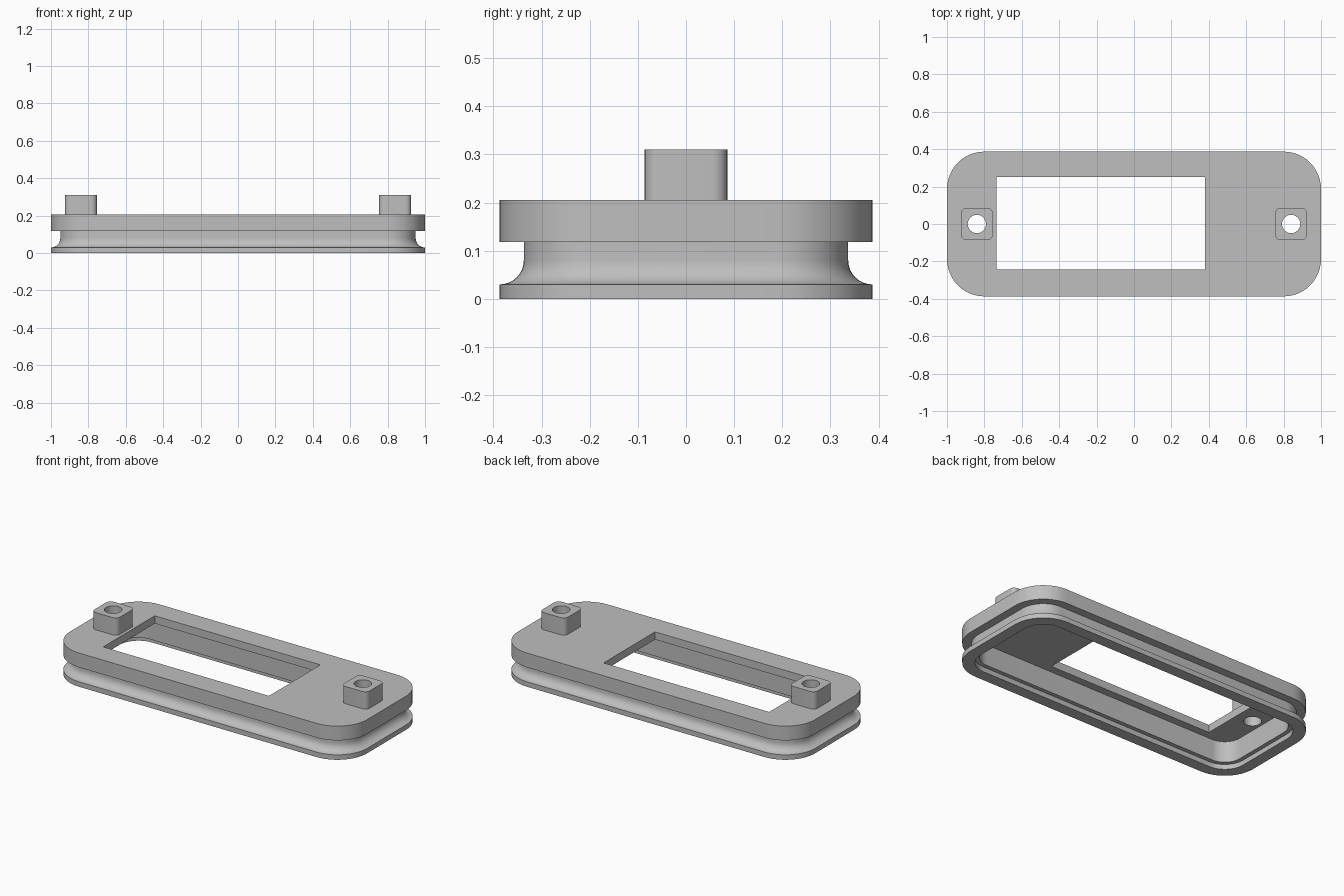
import bpy
import bmesh
from math import sin, cos, pi, radians

if "Cube" in bpy.data.objects:
    bpy.data.objects.remove(bpy.data.objects["Cube"])

grey = bpy.data.materials.new("plain grey")
grey.use_nodes = True
GREY = (0.52, 0.52, 0.52, 1)
grey.diffuse_color = GREY
grey.node_tree.nodes["Principled BSDF"].inputs["Base Color"].default_value = GREY

HALF_X, HALF_Y, CORNER = 1.0, 0.387, 0.2
TOP = 0.205
POST_X = 0.84


def rounded_rect(hx, hy, r, steps=12):
    """Counter-clockwise outline of a rectangle with round corners."""
    points = []
    for quarter, (sx, sy) in enumerate([(1, 1), (-1, 1), (-1, -1), (1, -1)]):
        for i in range(steps + 1):
            a = (quarter + i / steps) * pi / 2
            points.append((sx * (hx - r) + r * cos(a), sy * (hy - r) + r * sin(a)))
    return points


def loft(name, rings, x=0):
    """Skin a stack of (outline, height) rings and cap both ends."""
    bm = bmesh.new()
    loops = [[bm.verts.new((px + x, py, z)) for px, py in pts] for pts, z in rings]
    for low, high in zip(loops, loops[1:]):
        n = len(low)
        for i in range(n):
            j = (i + 1) % n
            bm.faces.new((low[i], low[j], high[j], high[i]))
    bm.faces.new(loops[0][::-1])
    bm.faces.new(loops[-1])
    bmesh.ops.recalc_face_normals(bm, faces=bm.faces)
    mesh = bpy.data.meshes.new(name)
    bm.to_mesh(mesh)
    bm.free()
    mesh.materials.append(grey)
    obj = bpy.data.objects.new(name, mesh)
    bpy.context.collection.objects.link(obj)
    return obj


def activate(obj):
    bpy.ops.object.select_all(action='DESELECT')
    obj.select_set(True)
    bpy.context.view_layer.objects.active = obj


def cut(target, cutter):
    activate(target)
    mod = target.modifiers.new("cut", 'BOOLEAN')
    mod.operation = 'DIFFERENCE'
    mod.solver = 'EXACT'
    mod.object = cutter
    bpy.ops.object.modifier_apply(modifier=mod.name)


# Frame section as (inset, height): inner cavity, lip, curved groove, top flange
section = [(0.095, 0.158), (0.095, 0.03), (0.07, 0.03), (0.07, 0), (0, 0), (0, 0.03)]
for i in range(9):
    a = i / 8 * pi / 2
    section.append((0.05 * sin(a), 0.08 - 0.05 * cos(a)))
section.pop(5)
section += [(0.05, 0.118), (0, 0.118), (0, TOP)]
frame = loft("frame", [(rounded_rect(HALF_X - d, HALF_Y - d, CORNER - d), z)
                       for d, z in section])

# Off-centre rectangular window
bpy.ops.mesh.primitive_cube_add(size=1, location=(-0.178, 0.003, 0.2))
window = bpy.context.object
window.name = "window_cutter"
window.scale = (1.115, 0.495, 0.2)
window.hide_render = True
cut(frame, window)
helpers = [window]

# Mounting posts, drilled through together with the plate
posts = []
for side, x in (("left", POST_X), ("right", -POST_X)):
    outline = rounded_rect(0.086, 0.086, 0.03, 6)
    post = loft(side + "_post", [(outline, TOP), (outline, 0.31)], x)
    bpy.ops.mesh.primitive_cylinder_add(vertices=40, radius=0.049, depth=0.4,
                                        location=(x, 0, 0.25))
    drill = bpy.context.object
    drill.name = side + "_hole_cutter"
    drill.hide_render = True
    cut(frame, drill)
    cut(post, drill)
    posts.append(post)
    helpers.append(drill)

for helper in helpers:
    bpy.data.objects.remove(helper)

for obj in [frame] + posts:
    obj.data.materials.clear()
    obj.data.materials.append(grey)
    for face in obj.data.polygons:
        face.material_index = 0
    activate(obj)
    bpy.ops.object.shade_smooth_by_angle(angle=radians(30))
